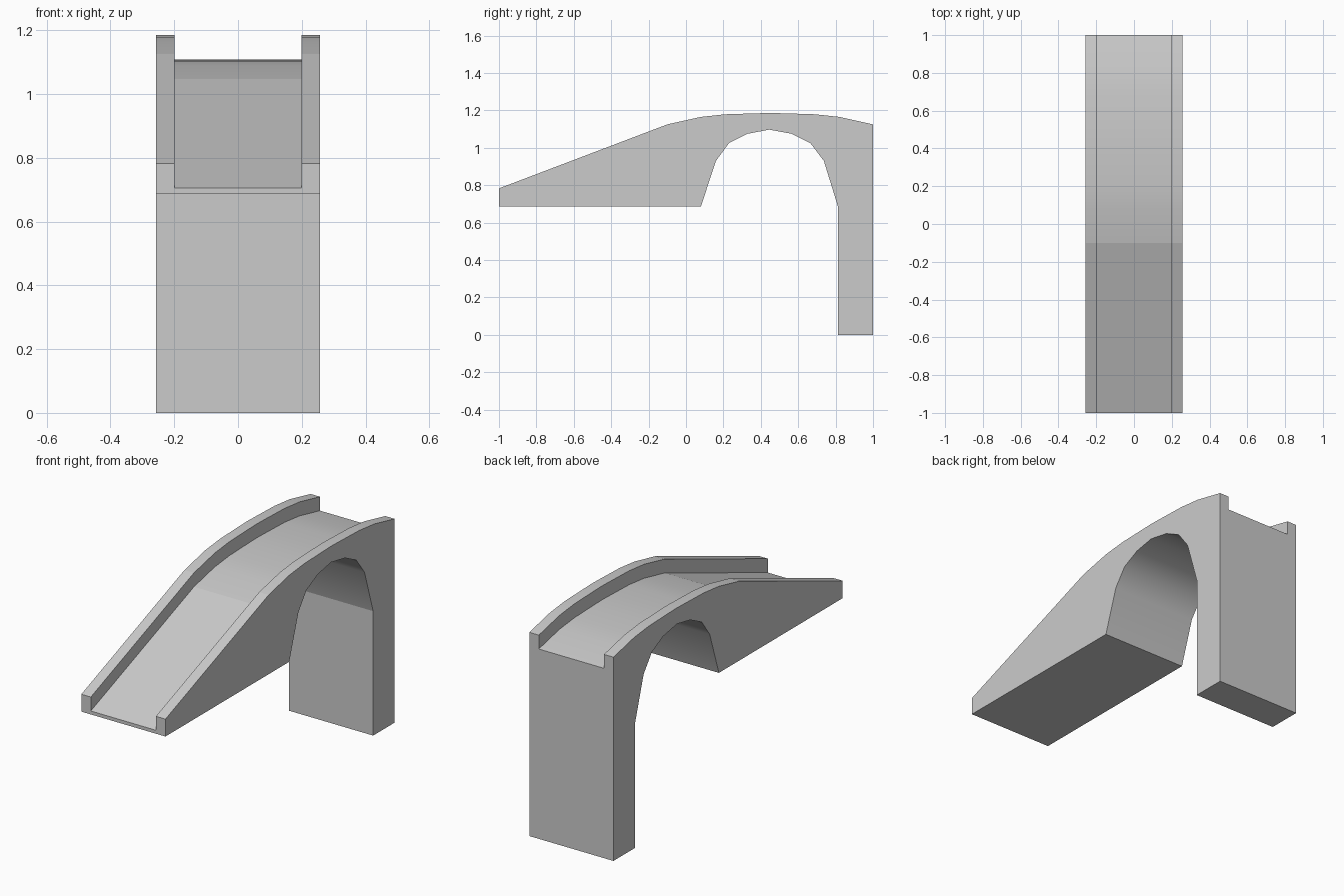
import bpy, bmesh, math

if "Cube" in bpy.data.objects:
    bpy.data.objects.remove(bpy.data.objects["Cube"])

HALF_WIDTH, HALF_DECK, WALL_H = 0.257, 0.199, 0.077
SPRING_Z, LEG_Y = 0.687, 0.812

# Parapet crest: straight ramp, then a shallow arc
crest = [(-1, 0.783), (-0.10, 1.125), (0.08, 1.165), (0.21, 1.179),
         (0.37, 1.184), (0.45, 1.186), (0.53, 1.184), (0.69, 1.179), (0.82, 1.165), (1, 1.125)]
# Arch opening, from the ramp side to the leg side
arch = [(0.08, SPRING_Z), (0.16, 0.93), (0.23, 1.025), (0.33, 1.075), (0.445, 1.097),
        (0.565, 1.075), (0.665, 1.025), (0.737, 0.93), (LEG_Y, SPRING_Z)]


def extrude_profile(name, points, half):
    """Solid from a y-z outline, extruded across x."""
    bm = bmesh.new()
    face = bm.faces.new([bm.verts.new((-half, y, z)) for y, z in points])
    ext = bmesh.ops.extrude_face_region(bm, geom=[face])
    verts = [g for g in ext["geom"] if isinstance(g, bmesh.types.BMVert)]
    bmesh.ops.translate(bm, verts=verts, vec=(2 * half, 0, 0))
    bmesh.ops.recalc_face_normals(bm, faces=bm.faces)
    mesh = bpy.data.meshes.new(name)
    bm.to_mesh(mesh)
    bm.free()
    obj = bpy.data.objects.new(name, mesh)
    bpy.context.collection.objects.link(obj)
    return obj


# Bridge body
outline = [(-1, SPRING_Z)] + arch + [(LEG_Y, 0), (1, 0)] + crest[::-1]
bridge = extrude_profile("arched_bridge_ramp", outline, HALF_WIDTH)

# Roadway channel cut between the parapets
floor = [(y, z - WALL_H) for y, z in crest]
floor[0] = (-1.1, floor[0][1] - 0.038)
floor[-1] = (1.1, floor[-1][1] - 0.022)
cutter = extrude_profile("roadway_cutter", floor + [(1.1, 1.5), (-1.1, 1.5)], HALF_DECK)
cutter.hide_render = True

mod = bridge.modifiers.new("roadway", 'BOOLEAN')
mod.operation, mod.solver, mod.object = 'DIFFERENCE', 'EXACT', cutter
bpy.context.view_layer.objects.active = bridge
bridge.select_set(True)
bpy.ops.object.modifier_apply(modifier=mod.name)
bpy.data.objects.remove(cutter)

# Smooth arcs, with crisp breaks at the ramp top and the arch springing
bpy.ops.object.shade_smooth_by_angle(angle=math.radians(30))
bm = bmesh.new()
bm.from_mesh(bridge.data)
for e in bm.edges:
    if all(abs(v.co.y + 0.10) < 0.005 or abs(v.co.z - SPRING_Z) < 0.001 for v in e.verts):
        e.smooth = False
bm.to_mesh(bridge.data)
bm.free()
